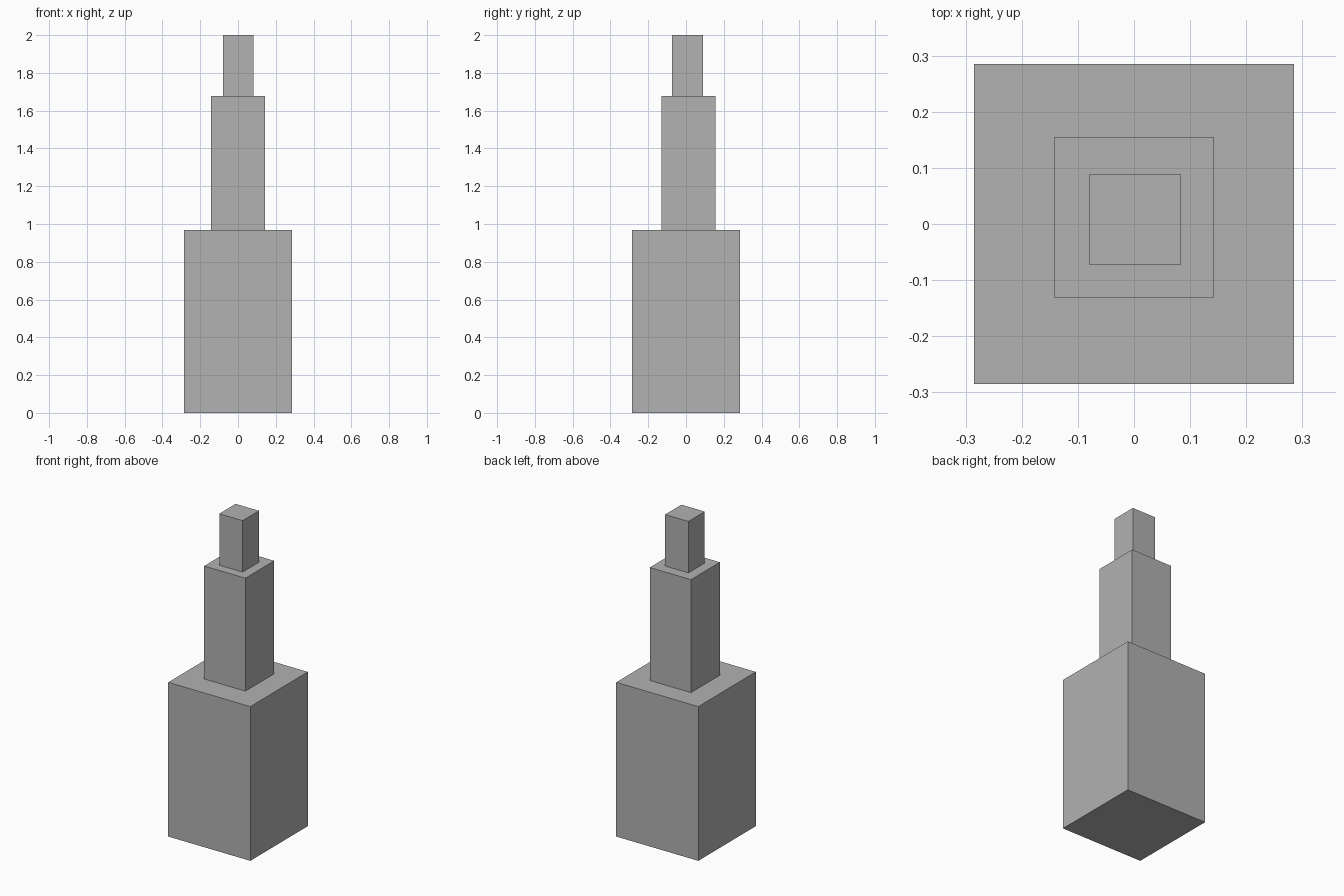
import bpy

# Remove the default cube
cube = bpy.data.objects.get("Cube")
if cube:
    bpy.data.objects.remove(cube, do_unlink=True)

# Single flat grey
GREY = (0.445, 0.445, 0.445, 1.0)
grey = bpy.data.materials.new("plain grey")
grey.use_nodes = True
grey.diffuse_color = GREY
grey.node_tree.nodes["Principled BSDF"].inputs["Base Color"].default_value = GREY


def add_tier(name, center, width, bottom, top):
    """Square block standing between two heights."""
    x, y = center
    bpy.ops.mesh.primitive_cube_add(size=1, location=(x, y, (bottom + top) / 2))
    tier = bpy.context.object
    tier.name = name
    tier.scale = (width, width, top - bottom)
    bpy.ops.object.transform_apply(location=False, rotation=False, scale=True)
    tier.data.materials.append(grey)
    return tier


# Three stacked tiers, the upper two slightly off centre
add_tier("lower_tier", (0, 0), 0.57, 0, 0.968)
add_tier("middle_tier", (0, 0.012), 0.286, 0.968, 1.677)
add_tier("upper_tier", (0.002, 0.008), 0.162, 1.677, 2)
